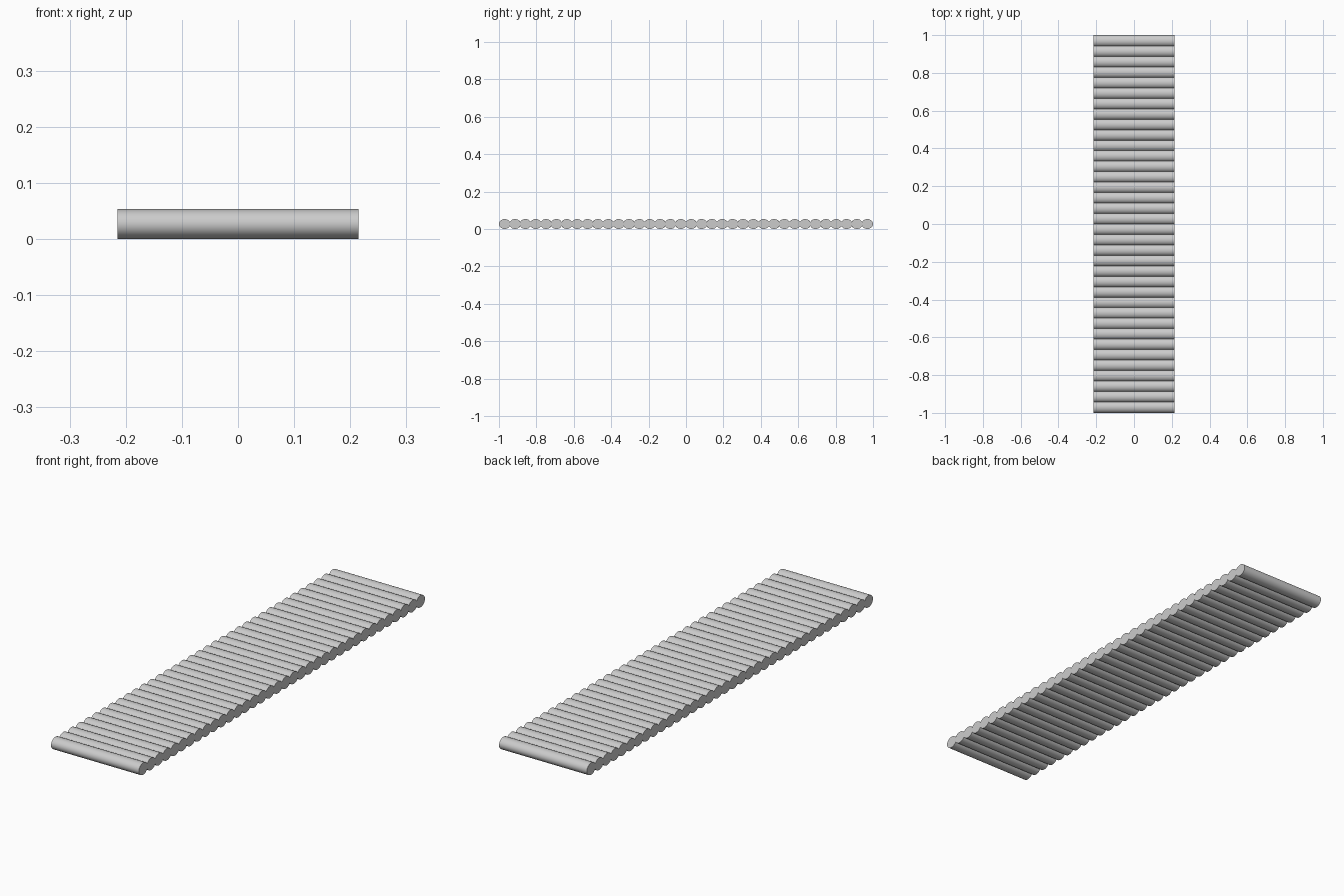
import bpy, math

if "Cube" in bpy.data.objects:
    bpy.data.objects.remove(bpy.data.objects["Cube"])

COUNT = 36            # logs in the row
LENGTH = 0.43         # along x
WIDTH = 0.061         # log width along y
HEIGHT = 0.053        # log height along z
STEP = (2.0 - WIDTH) / (COUNT - 1)

# Slightly flattened log lying along x, at the front end of the walkway
bpy.ops.mesh.primitive_cylinder_add(vertices=32, radius=0.5, depth=1,
                                    rotation=(0, math.pi / 2, 0))
logs = bpy.context.object
logs.name = "log_walkway"
bpy.ops.object.transform_apply(location=False, rotation=True, scale=False)
logs.scale = (LENGTH, WIDTH, HEIGHT)
bpy.ops.object.transform_apply(location=False, rotation=False, scale=True)
logs.location = (0, -1 + WIDTH / 2, HEIGHT / 2)
bpy.ops.object.shade_smooth_by_angle(angle=math.radians(40))

# Row of overlapping logs
row = logs.modifiers.new("row", 'ARRAY')
row.count = COUNT
row.use_relative_offset = False
row.use_constant_offset = True
row.constant_offset_displace = (0, STEP, 0)
